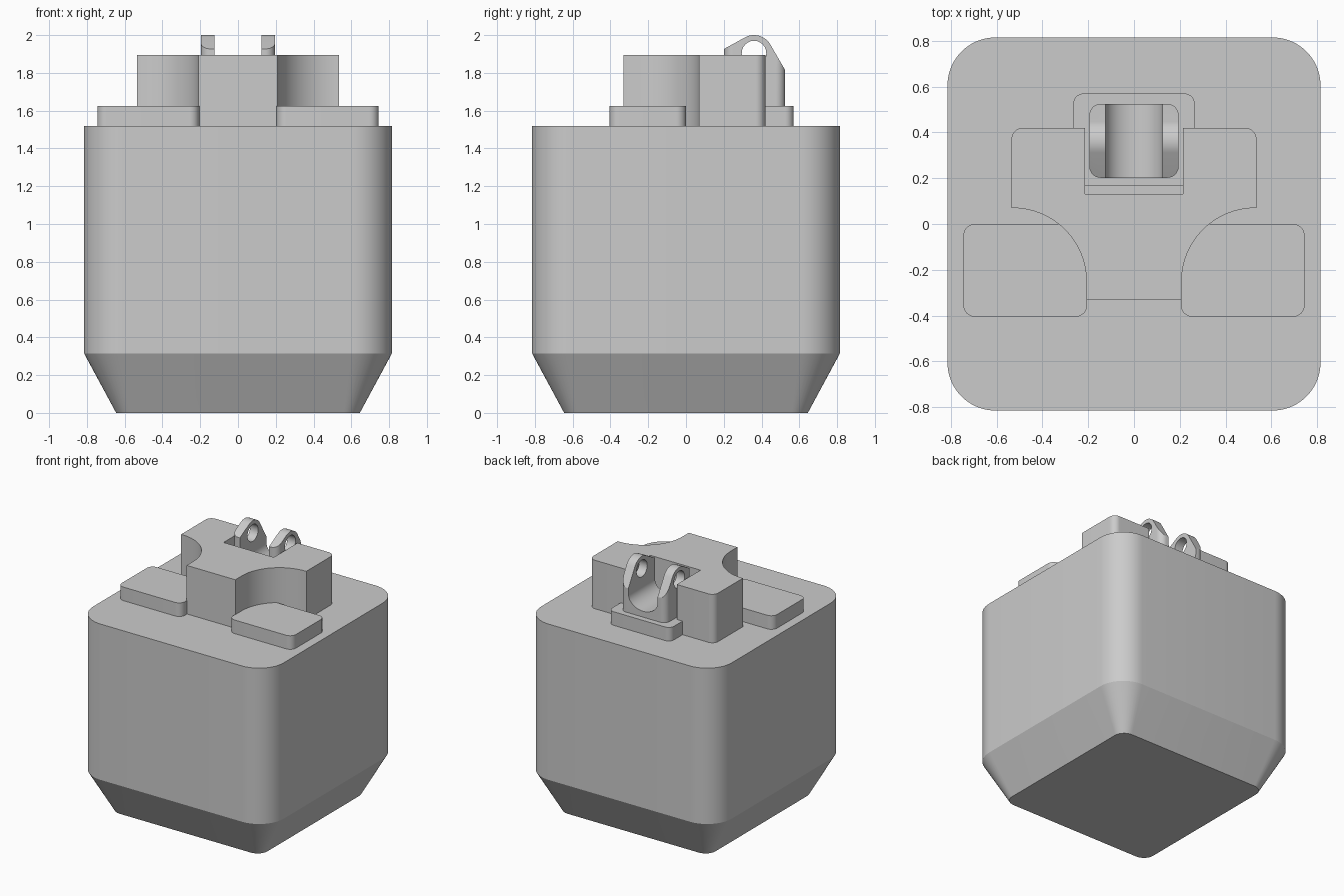
import bpy, bmesh, math
from mathutils import Vector, Matrix

cube = bpy.data.objects.get("Cube")
if cube:
    bpy.data.objects.remove(cube, do_unlink=True)

grey = bpy.data.materials.new("plain_grey")
grey.use_nodes = True
COLOUR = (0.6, 0.6, 0.6, 1)
grey.diffuse_color = COLOUR
grey.node_tree.nodes["Principled BSDF"].inputs["Base Color"].default_value = COLOUR


def arc(cx, cy, rx, ry, start, end, steps=12):
    """Points along an elliptical arc, angles in degrees."""
    angles = [math.radians(start + (end - start) * i / steps) for i in range(steps + 1)]
    return [(cx + rx * math.cos(a), cy + ry * math.sin(a)) for a in angles]


def rounded_rect(x0, x1, y0, y1, r):
    corners = [(x1 - r, y1 - r), (x0 + r, y1 - r), (x0 + r, y0 + r), (x1 - r, y0 + r)]
    return [p for i, (x, y) in enumerate(corners)
            for p in arc(x, y, r, r, 90 * i, 90 * i + 90)]


def loft(name, sections, matrix=None):
    """Solid through outlines given as (height, points)."""
    bm = bmesh.new()
    rings = [[bm.verts.new((x, y, z)) for x, y in pts] for z, pts in sections]
    n = len(rings[0])
    bm.faces.new(rings[0][::-1])
    bm.faces.new(rings[-1])
    for low, high in zip(rings, rings[1:]):
        for i in range(n):
            j = (i + 1) % n
            bm.faces.new((low[i], low[j], high[j], high[i]))
    bm.transform(matrix or Matrix())
    bmesh.ops.recalc_face_normals(bm, faces=bm.faces)
    mesh = bpy.data.meshes.new(name)
    bm.to_mesh(mesh)
    bm.free()
    mesh.materials.append(grey)
    obj = bpy.data.objects.new(name, mesh)
    bpy.context.collection.objects.link(obj)
    return obj


def prism(name, pts, z0, z1, matrix=None):
    return loft(name, [(z0, pts), (z1, pts)], matrix)


def smooth(obj):
    bpy.ops.object.select_all(action='DESELECT')
    obj.select_set(True)
    bpy.context.view_layer.objects.active = obj
    bpy.ops.object.shade_smooth_by_angle(angle=math.radians(25))


def boolean(obj, cutter, operation):
    mod = obj.modifiers.new(operation, 'BOOLEAN')
    mod.object, mod.operation, mod.solver = cutter, operation, 'EXACT'
    bpy.context.view_layer.objects.active = obj
    bpy.ops.object.modifier_apply(modifier=mod.name)
    bpy.data.objects.remove(cutter, do_unlink=True)


DECK, PAD_TOP, BLOCK_TOP = 1.52, 1.625, 1.895

# Main body with tapered foot
foot = rounded_rect(-0.645, 0.645, -0.645, 0.645, 0.085)
wall = rounded_rect(-0.815, 0.815, -0.815, 0.815, 0.21)
smooth(loft("body", [(0, foot), (0.315, wall), (DECK, wall)]))

# Two low pads beside the block
for side, x0, x1 in (("left", 0.205, 0.745), ("right", -0.745, -0.205)):
    smooth(prism(side + "_pad", rounded_rect(x0, x1, -0.405, 0, 0.05), DECK, PAD_TOP))

# T-shaped block with scooped flanks and a rear notch
half = [(0.208, -0.33)] + arc(0.53, -0.25, 0.322, 0.32, 180, 90, 16)
half += [(0.535, 0.07)] + arc(0.485, 0.37, 0.05, 0.05, 0, 90)
half += [(0.215, 0.42), (0.215, 0.13)]
smooth(prism("t_block", half + [(-x, y) for x, y in reversed(half)], DECK, BLOCK_TOP))

# Plate under the bracket
smooth(prism("bracket_plate", rounded_rect(-0.265, 0.265, 0.165, 0.57, 0.045),
             DECK, PAD_TOP))

# Two-lug bracket: rounded footprint, side profile, U channel and pin hole
ALONG_X = Matrix(((0, 0, 1, 0), (1, 0, 0, 0), (0, 1, 0, 0), (0, 0, 0, 1)))
ALONG_Y = Matrix(((1, 0, 0, 0), (0, 0, 1, 0), (0, 1, 0, 0), (0, 0, 0, 1)))
bracket = prism("lug_bracket", rounded_rect(-0.195, 0.195, 0.202, 0.525, 0.05),
                PAD_TOP, 2.1)
profile = [(0.1, 1.5), (0.6, 1.5), (0.6, 1.685)]
profile += arc(0.36, 1.9, 0.1, 0.1, 30, 119) + [(0.1, 1.871)]
boolean(bracket, prism("side_profile", profile, -0.4, 0.4, ALONG_X), 'INTERSECT')
channel = arc(0, 1.77, 0.125, 0.1, 180, 360, 24) + [(0.125, 2.2), (-0.125, 2.2)]
boolean(bracket, prism("channel", channel, 0, 0.8, ALONG_Y), 'DIFFERENCE')
hole = arc(0.36, 1.905, 0.065, 0.065, 0, 345, 23)
boolean(bracket, prism("pin_hole", hole, -0.4, 0.4, ALONG_X), 'DIFFERENCE')
smooth(bracket)
